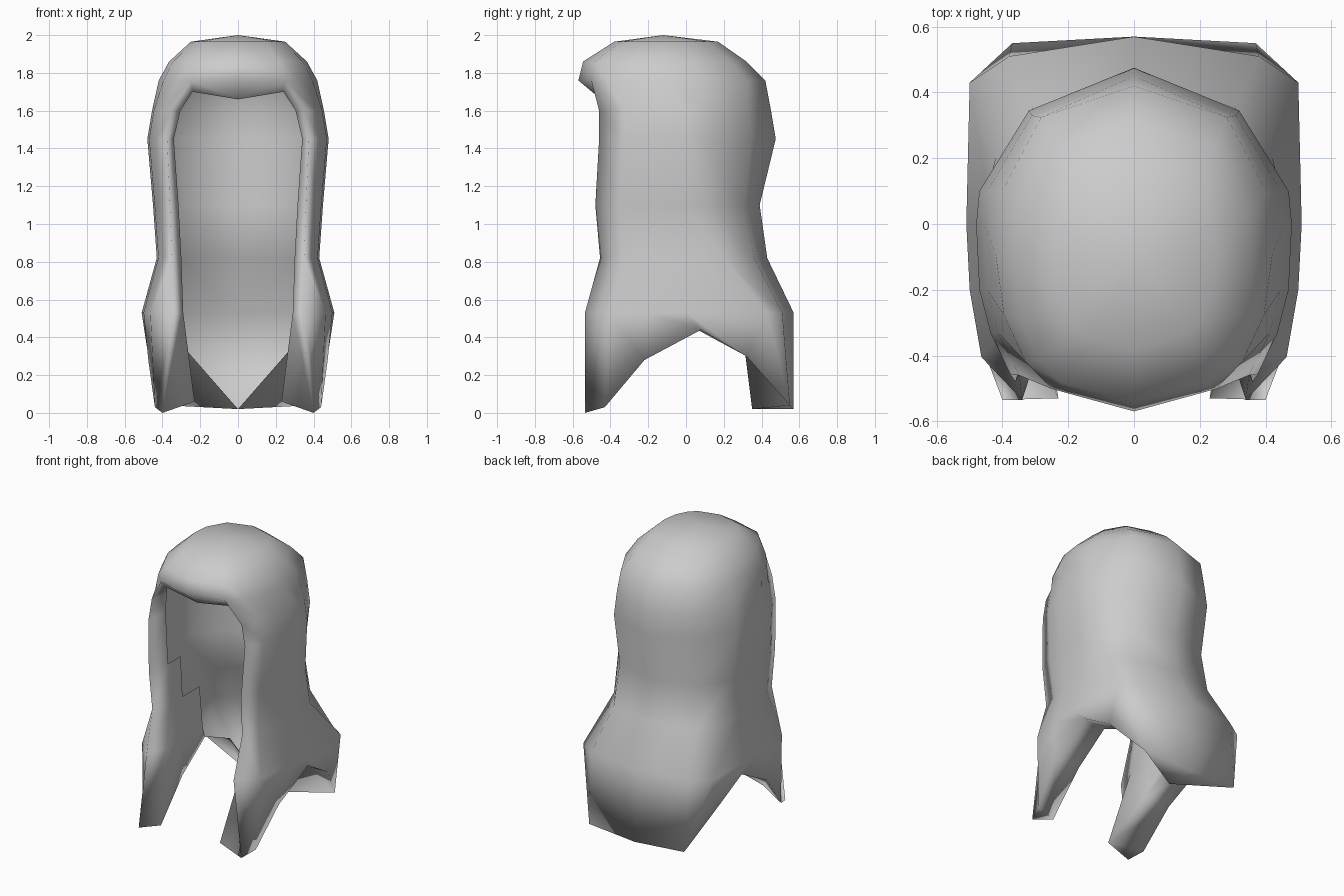
import bpy, bmesh, math

cube = bpy.data.objects.get("Cube")
if cube:
    bpy.data.objects.remove(cube, do_unlink=True)

mat = bpy.data.materials.new("light_grey")
mat.use_nodes = True
GREY = (0.6, 0.6, 0.6, 1)
mat.diffuse_color = GREY
mat.node_tree.nodes["Principled BSDF"].inputs["Base Color"].default_value = GREY

bm = bmesh.new()


def verts(points):
    return [bm.verts.new(p) for p in points]


def face(*vs):
    bm.faces.new(vs)


def strip(a, b):
    """Join two rows with quads, as far as the shorter one reaches."""
    for i in range(min(len(a), len(b)) - 1):
        face(a[i], a[i + 1], b[i + 1], b[i])


def wall_row(z, w, yb, x1, y1, y2, xf, yf, wi, lip):
    """Half cross-section from back centre round to the front rim, then the inner lip."""
    return verts([
        (0, yb, z), (x1, y1, z), (.98 * w, y2, z), (w, 0, z), (.98 * w, -.2, z),
        (.91 * w, yf + .13, z), (xf, yf, z)] + [(wi, y, z) for y in lip])


def dome_row(z, w, yb, yf):
    """Half ring of the crown, from back centre to front centre."""
    yc, r = (yb + yf) / 2, (yb - yf) / 2
    pts = []
    for deg in (0, 38, 72, 92, 112, 132, 148, 180):
        s, c = math.sin(math.radians(deg)), math.cos(math.radians(deg))
        x = w * abs(s) ** .82 if deg % 180 else 0
        pts.append((x, yc + r * math.copysign(abs(c) ** .9, c), z))
    return verts(pts)


# Lower hem: back flap, side arch, front strand, then the turned-in edge
hem = verts([
    (0, .57, .02), (.37, .55, .04), (.475, .32, .30), (.49, .08, .44), (.475, -.22, .28),
    (.44, -.43, .03), (.40, -.535, .0),
    (.23, -.53, .06), (.28, -.22, .28), (.30, .06, .44), (.28, .31, .34), (0, .35, .02)])

# Walls: z, half width, back y, back corner x and y, side y, rim x and y, lip x, lip y values
rows = [wall_row(*r) for r in (
    (.53, .51, .57, .38, .51, .43, .34, -.535, .29, (-.38, -.19, .02)),
    (.82, .43, .43, .31, .36, .20, .35, -.455, .30, (-.33, -.19, 0)),
    (1.10, .45, .39, .30, .31, .12, .36, -.48, .315, (-.33, -.19)),
    (1.45, .48, .475, .32, .345, .10, .375, -.46, .34, (-.32,)),
    (1.60, .455, .45, .31, .33, .10, .35, -.46, .305, (-.36,)))]
strip(hem[:10], rows[0])
for a, b in zip(rows, rows[1:]):
    strip(a, b)

# Hem underside joins the outer shell to the turned-in edge
h = hem
for ids in ((0, 1, 11), (1, 10, 11), (1, 2, 10), (2, 3, 9, 10), (3, 4, 8, 9), (4, 5, 7, 8), (5, 6, 7)):
    face(*[h[i] for i in ids])

# Crown with peaked brow
dome = [dome_row(*d) for d in (
    (1.76, .42, .42, -.57), (1.86, .365, .32, -.545), (1.965, .25, .17, -.38))]
strip(rows[-1][:7], dome[0][:7])
for a, b in zip(dome, dome[1:]):
    strip(a, b)
apex = bm.verts.new((0, -.12, 2.0))
for i in range(7):
    face(dome[-1][i], dome[-1][i + 1], apex)

# Underside of the brow
brow_side, brow = verts([(.24, -.445, 1.70), (0, -.45, 1.66)])
face(rows[-1][6], rows[-1][7], brow_side, dome[0][6])
face(dome[0][6], brow_side, brow, dome[0][7])

bmesh.ops.recalc_face_normals(bm, faces=bm.faces)
top = min(apex.link_faces, key=lambda f: f.normal.z)
if top.normal.z < 0:
    bmesh.ops.reverse_faces(bm, faces=bm.faces)

mesh = bpy.data.meshes.new("hood")
bm.to_mesh(mesh)
bm.free()
mesh.materials.append(mat)
hood = bpy.data.objects.new("hood", mesh)
bpy.context.collection.objects.link(hood)
mirror = hood.modifiers.new("mirror", 'MIRROR')
mirror.use_clip = True

bpy.ops.object.select_all(action='DESELECT')
hood.select_set(True)
bpy.context.view_layer.objects.active = hood
bpy.ops.object.shade_smooth_by_angle(angle=math.radians(150))
